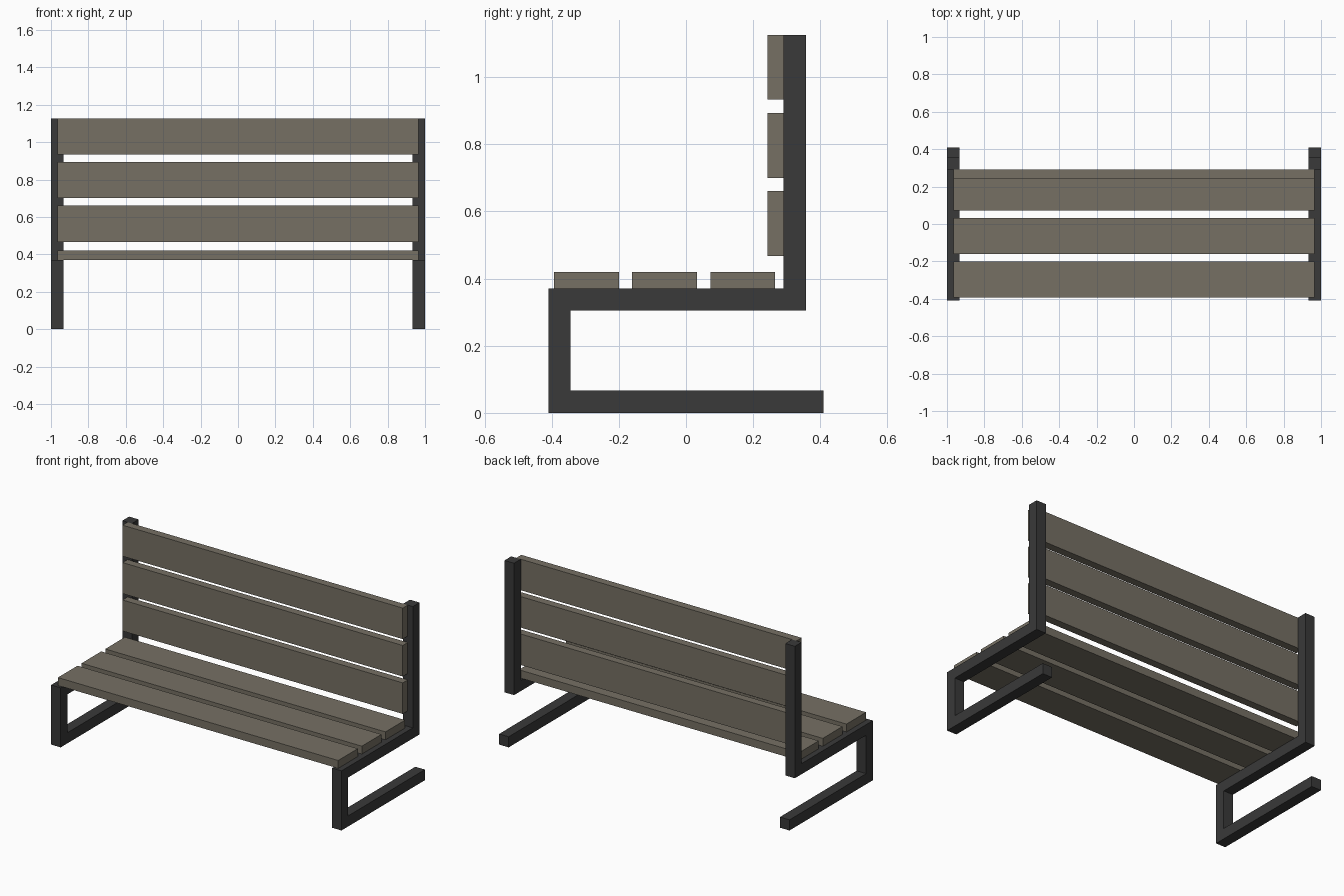
import bpy, bmesh

if "Cube" in bpy.data.objects:
    bpy.data.objects.remove(bpy.data.objects["Cube"])


def material(name, color):
    mat = bpy.data.materials.new(name)
    mat.diffuse_color = (*color, 1)
    mat.use_nodes = True
    mat.node_tree.nodes["Principled BSDF"].inputs["Base Color"].default_value = mat.diffuse_color
    return mat


def add_object(name, bm, mat):
    bmesh.ops.recalc_face_normals(bm, faces=bm.faces)
    mesh = bpy.data.meshes.new(name)
    bm.to_mesh(mesh)
    bm.free()
    mesh.materials.append(mat)
    obj = bpy.data.objects.new(name, mesh)
    bpy.context.collection.objects.link(obj)
    return obj


def extrude_profile(name, points, x0, x1, mat):
    """Extrude a closed (y, z) profile along x."""
    bm = bmesh.new()
    face = bm.faces.new([bm.verts.new((x0, y, z)) for y, z in points])
    result = bmesh.ops.extrude_face_region(bm, geom=[face])
    verts = [g for g in result["geom"] if isinstance(g, bmesh.types.BMVert)]
    bmesh.ops.translate(bm, verts=verts, vec=(x1 - x0, 0, 0))
    return add_object(name, bm, mat)


metal = material("dark_metal", (0.041, 0.041, 0.041))
wood = material("weathered_wood", (0.18, 0.162, 0.127))

# Side frames: one bent square bar (foot, front leg, seat rail, back post), mirrored
T = 0.066
FRONT, REAR, POST = -0.41, 0.41, 0.357
SEAT, TOP = 0.371, 1.126
bar = [(REAR, 0), (REAR, T), (FRONT + T, T), (FRONT + T, SEAT - T),
       (POST, SEAT - T), (POST, TOP), (POST - T, TOP), (POST - T, SEAT),
       (FRONT, SEAT), (FRONT, 0)]
frame = extrude_profile("side_frames", bar, 1 - T, 1, metal)
frame.modifiers.new("mirror", "MIRROR").use_axis[0] = True

# Slats: three on the seat, three on the backrest
WIDTH, THICK, PITCH, HALF = 0.193, 0.049, 0.2328, 0.965


def slat(name, y, z, dy, dz):
    rect = [(y, z), (y + dy, z), (y + dy, z + dz), (y, z + dz)]
    extrude_profile(name, rect, -HALF, HALF, wood)


for i in range(3):
    slat(f"seat_slat_{i + 1}", -0.393 + i * PITCH, SEAT, WIDTH, THICK)
    slat(f"back_slat_{i + 1}", POST - T - THICK, TOP - WIDTH - i * PITCH, THICK, WIDTH)
